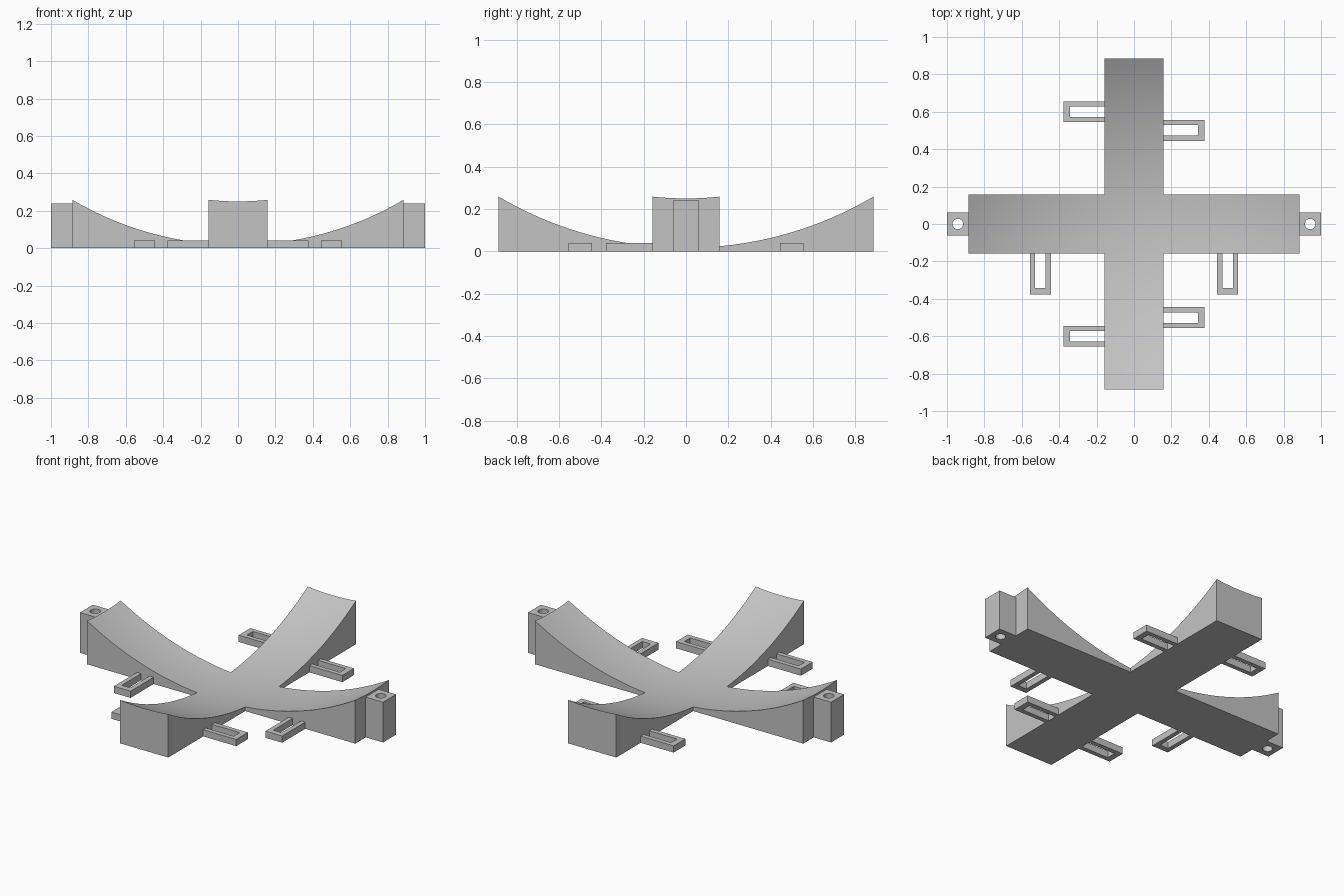
import bpy, bmesh
from math import pi, cos, sin, sqrt
from mathutils import Matrix

cube = bpy.data.objects.get("Cube")
if cube:
    bpy.data.objects.remove(cube)

HALF_WIDTH, REACH = 0.159, 0.885      # cross arms
DISH_LOW, DISH_RADIUS = 0.01, 1.75    # spherical hollow on top
TAB_HEIGHT, LUG_HEIGHT = 0.04, 0.24

grey = bpy.data.materials.new("plain_grey")
grey.use_nodes = True
colour = (0.55, 0.55, 0.55, 1)
grey.diffuse_color = colour
grey.node_tree.nodes["Principled BSDF"].inputs["Base Color"].default_value = colour


def finish(name, bm, smooth=False):
    bmesh.ops.recalc_face_normals(bm, faces=bm.faces)
    mesh = bpy.data.meshes.new(name)
    bm.to_mesh(mesh)
    bm.free()
    mesh.materials.append(grey)
    obj = bpy.data.objects.new(name, mesh)
    bpy.context.collection.objects.link(obj)
    if smooth:
        bpy.ops.object.select_all(action='DESELECT')
        obj.select_set(True)
        bpy.context.view_layer.objects.active = obj
        bpy.ops.object.shade_smooth_by_angle(angle=pi / 6)
    return obj


def prism(name, loops, height, smooth=False):
    """Upright solid from an outline and optional hole outlines."""
    bm = bmesh.new()
    caps = ([], [])
    for loop in loops:
        low, high = ([bm.verts.new((x, y, z)) for x, y in loop] for z in (0, height))
        for i in range(len(loop)):
            a, b = low[i - 1], low[i]
            c, d = high[i], high[i - 1]
            bm.faces.new((a, b, c, d))
            caps[0].append(bm.edges.get((a, b)))
            caps[1].append(bm.edges.get((c, d)))
    for edges in caps:
        bmesh.ops.triangle_fill(bm, use_beauty=True, edges=edges)
    return finish(name, bm, smooth)


# Cross body: a centre block with four arms drawn out of its sides
bm = bmesh.new()
bmesh.ops.create_cube(bm, size=1, matrix=Matrix.Translation((0, 0, 0.05))
                      @ Matrix.Diagonal((2 * HALF_WIDTH, 2 * HALF_WIDTH, 0.1, 1)))
sides = [f for f in bm.faces if abs(f.normal.z) < 0.5]
for v in bm.verts:
    v.co.z = 0.1 if v.co.z > 0.05 else 0
for face in bmesh.ops.extrude_discrete_faces(bm, faces=sides)["faces"]:
    face.normal_update()
    bmesh.ops.translate(bm, verts=face.verts, vec=face.normal * (REACH - HALF_WIDTH))
bm.normal_update()

# Slice only the top, then bend it into the hollow
steps = 36
for axis in ((1, 0, 0), (0, 1, 0)):
    for i in range(1, steps):
        offset = REACH * (2 * i / steps - 1)
        top = [f for f in bm.faces if all(v.co.z > 0.09 for v in f.verts)]
        geom = set(top)
        for f in top:
            geom.update(f.edges, f.verts)
        bmesh.ops.bisect_plane(bm, geom=list(geom), dist=1e-5,
                               plane_co=[a * offset for a in axis], plane_no=axis)
for v in bm.verts:
    if v.co.z > 0.09:
        r2 = v.co.x ** 2 + v.co.y ** 2
        v.co.z = DISH_LOW + DISH_RADIUS - sqrt(DISH_RADIUS ** 2 - r2)
finish("cross_body", bm, smooth=True)

# Drilled lugs on the two side arms
for side, sign in (("left", 1), ("right", -1)):
    inner, outer, half = REACH - 0.01, 1.0, 0.061
    outline = [(inner, -half), (outer, -half), (outer, half), (inner, half)]
    hole = [(0.942 + 0.028 * cos(2 * pi * i / 32), 0.028 * sin(2 * pi * i / 32))
            for i in range(32)]
    lug = prism(side + "_lug", [[(sign * x, y) for x, y in p] for p in (outline, hole)],
                LUG_HEIGHT, smooth=True)

# U-shaped slotted tabs along the arms: name, root position, heading
tabs = [
    ("back_arm_right_tab", -HALF_WIDTH, 0.6, pi),
    ("back_arm_left_tab", HALF_WIDTH, 0.5, 0),
    ("front_arm_right_tab", -HALF_WIDTH, -0.6, pi),
    ("front_arm_left_tab", HALF_WIDTH, -0.5, 0),
    ("left_arm_tab", 0.5, -HALF_WIDTH, -pi / 2),
    ("right_arm_tab", -0.5, -HALF_WIDTH, -pi / 2),
]
length, half, slot_end, slot_half, root = 0.218, 0.055, 0.183, 0.028, -0.01
u_shape = [(root, -half), (length, -half), (length, half), (root, half),
           (root, slot_half), (slot_end, slot_half),
           (slot_end, -slot_half), (root, -slot_half)]
for name, x, y, heading in tabs:
    tab = prism(name, [u_shape], TAB_HEIGHT)
    tab.data.transform(Matrix.Translation((x, y, 0)) @ Matrix.Rotation(heading, 4, 'Z'))
